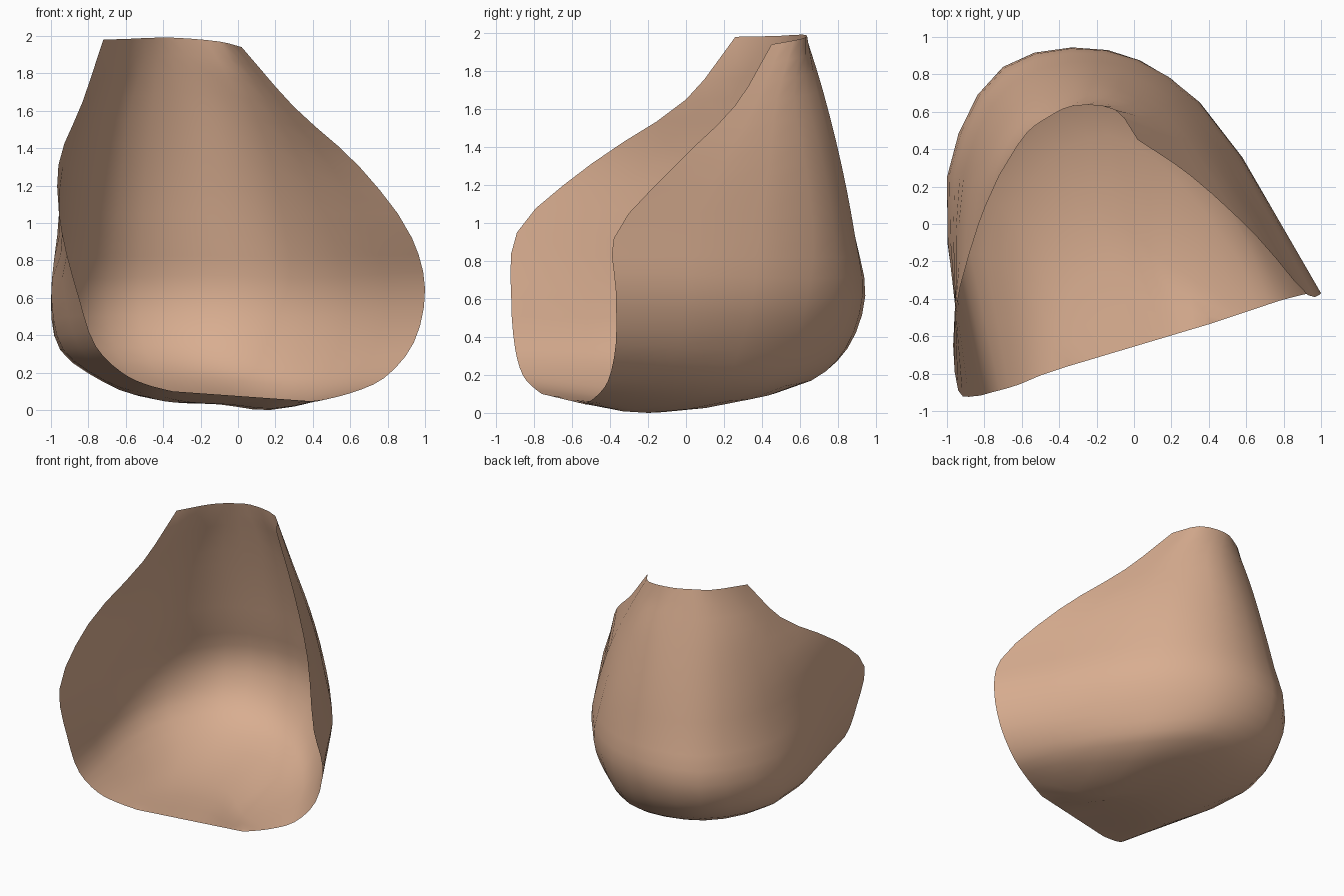
import bpy
from mathutils import Vector

if "Cube" in bpy.data.objects:
    bpy.data.objects.remove(bpy.data.objects["Cube"])

STEPS = 3  # faces between neighbouring rails and stations

# Rails run from the top edge, down the wall, and onto the floor
left_rim = [(-.72, .26, 1.98), (-.83, 0, 1.65), (-.96, -.5, 1.31), (-.94, -.89, .95),
            (-.85, -.92, .6), (-.76, -.9, .34), (-.62, -.86, .2), (-.5, -.81, .14)]
left_wall = [(-.57, .49, 1.985), (-.75, .36, 1.66), (-.86, .3, 1.3), (-.93, .28, .93),
             (-1, .25, .58), (-.95, .18, .32), (-.72, .1, .15), (-.48, -.3, .07)]
back_left = [(-.46, .57, 1.99), (-.56, .62, 1.68), (-.62, .7, 1.3), (-.66, .78, .93),
             (-.7, .84, .6), (-.66, .74, .33), (-.52, .5, .15), (-.34, -.06, .04)]
back = [(-.33, .63, 1.99), (-.2, .72, 1.7), (-.2, .82, 1.3), (-.18, .89, .93),
        (-.14, .93, .62), (-.14, .84, .34), (-.13, .66, .17), (-.1, 0, .03)]
back_right = [(-.1, .61, 1.97), (.08, .57, 1.66), (.19, .63, 1.3), (.28, .67, .93),
              (.36, .64, .6), (.33, .54, .32), (.28, .4, .13), (.17, -.2, .0)]
right_rim = [(.02, .45, 1.94), (.3, .26, 1.62), (.65, -.06, 1.3), (.93, -.38, .92),
             (1, -.37, .65), (.94, -.37, .36), (.78, -.41, .17), (.6, -.47, .09)]
rails = [left_rim, left_wall, back_left, back, back_right, right_rim]

# Front lip: a nearly straight edge that ends every rail
lip_a, lip_b = Vector((-.35, -.76, .1)), Vector((.42, -.53, .045))
for i, rail in enumerate(rails):
    rail.append(lip_a.lerp(lip_b, i / (len(rails) - 1)))


def smooth(points):
    """Centripetal Catmull-Rom curve through the points."""
    p = [Vector(q) for q in points]
    p = [2 * p[0] - p[1]] + p + [2 * p[-1] - p[-2]]
    out = []
    for a, b, c, d in zip(p, p[1:], p[2:], p[3:]):
        t0 = 0
        t1 = t0 + (b - a).length ** .5
        t2 = t1 + (c - b).length ** .5
        t3 = t2 + (d - c).length ** .5
        for k in range(STEPS):
            t = t1 + (t2 - t1) * k / STEPS
            m = a.lerp(b, (t - t0) / (t1 - t0))
            n = b.lerp(c, (t - t1) / (t2 - t1))
            o = c.lerp(d, (t - t2) / (t3 - t2))
            q = m.lerp(n, (t - t0) / (t2 - t0))
            r = n.lerp(o, (t - t1) / (t3 - t1))
            out.append(q.lerp(r, (t - t1) / (t2 - t1)))
    return out + [p[-2]]


# Loft the curved shell across the rails
rows = [smooth(row) for row in zip(*[smooth(rail) for rail in rails])]
w = len(rows[0])
verts = [v for row in rows for v in row]
faces = [(j * w + i, j * w + i + 1, (j + 1) * w + i + 1, (j + 1) * w + i)
         for j in range(len(rows) - 1) for i in range(w - 1)]
mesh = bpy.data.meshes.new("curved_shell")
mesh.from_pydata(verts, [], faces)
mesh.update()
mesh.shade_smooth()
shell = bpy.data.objects.new("curved_shell", mesh)
bpy.context.collection.objects.link(shell)

# Tan clay colour
clay = bpy.data.materials.new("tan_clay")
clay.diffuse_color = (.69, .42, .28, 1)
clay.use_nodes = True
clay.node_tree.nodes["Principled BSDF"].inputs["Base Color"].default_value = clay.diffuse_color
mesh.materials.append(clay)
